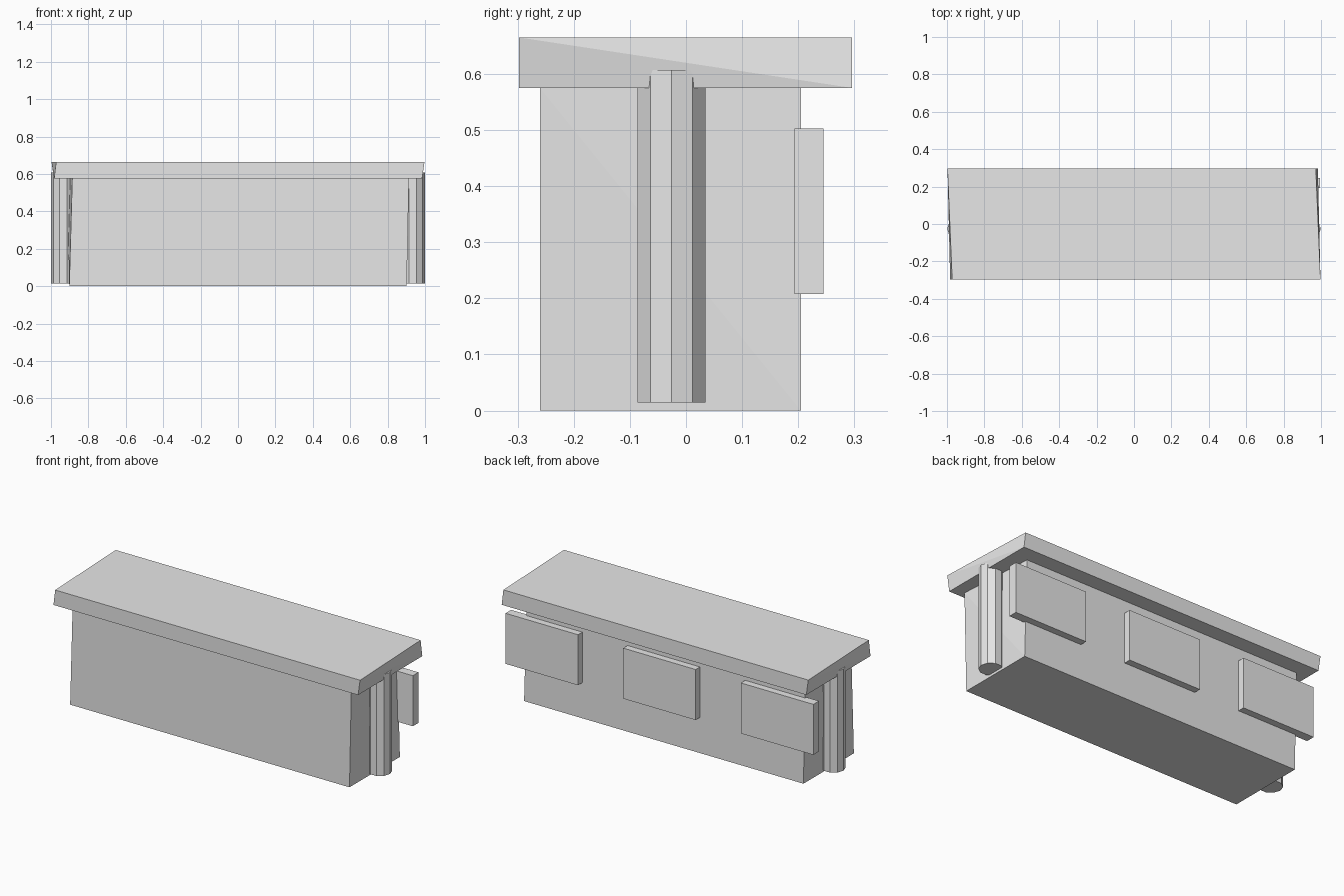
import bpy, bmesh, math

if "Cube" in bpy.data.objects:
    bpy.data.objects.remove(bpy.data.objects["Cube"])

grey = bpy.data.materials.new("plain grey")
grey.diffuse_color = (0.8, 0.8, 0.8, 1)
grey.use_nodes = True
grey.node_tree.nodes["Principled BSDF"].inputs["Base Color"].default_value = grey.diffuse_color


def finish(name, bm):
    bmesh.ops.recalc_face_normals(bm, faces=bm.faces)
    mesh = bpy.data.meshes.new(name)
    bm.to_mesh(mesh)
    bm.free()
    mesh.materials.append(grey)
    obj = bpy.data.objects.new(name, mesh)
    bpy.context.collection.objects.link(obj)
    return obj


def skewed_block(name, y0, y1, z0, z1, long_half, short_half):
    """Long block with slightly twisted ends; halves are (bottom, top) lengths."""
    bm = bmesh.new()
    v = {}
    for side in (-1, 1):
        for back in (0, 1):
            for top in (0, 1):
                # the right end leans out at the front, the left end at the back
                half = long_half if (side == 1) != bool(back) else short_half
                v[side, back, top] = bm.verts.new(
                    (side * half[top], (y0, y1)[back], (z0, z1)[top]))
    # front, back, bottom and top faces
    for ring in (((0, 0), (0, 1)), ((1, 0), (1, 1)), ((0, 0), (1, 0)), ((0, 1), (1, 1))):
        a, b = ring
        bm.faces.new((v[-1, *a], v[1, *a], v[1, *b], v[-1, *b]))
    # twisted ends, each split along its diagonal
    for side in (-1, 1):
        near = 0 if side == 1 else 1
        p, q = v[side, near, 1], v[side, 1 - near, 0]
        bm.faces.new((p, q, v[side, near, 0]))
        bm.faces.new((p, v[side, 1 - near, 1], q))
    return finish(name, bm)


def block(name, x0, x1, y0, y1, z0, z1):
    bm = bmesh.new()
    bmesh.ops.create_cube(bm, size=1)
    for vert in bm.verts:
        x, y, z = vert.co
        vert.co = (x1 if x > 0 else x0, y1 if y > 0 else y0, z1 if z > 0 else z0)
    return finish(name, bm)


def post(name, x, y, z0, z1, radius, sides=10):
    bm = bmesh.new()
    ring = [bm.verts.new((x + radius * math.cos(math.tau * i / sides),
                          y + radius * math.sin(math.tau * i / sides), z0))
            for i in range(sides)]
    base = bm.faces.new(ring)
    up = bmesh.ops.extrude_face_region(bm, geom=[base], use_keep_orig=True)
    for g in up["geom"]:
        if isinstance(g, bmesh.types.BMVert):
            g.co.z = z1
    return finish(name, bm)


# Counter body and overhanging top
skewed_block("counter_body", -0.26, 0.205, 0.0, 0.575, (0.902, 0.914), (0.902, 0.886))
skewed_block("counter_top", -0.298, 0.296, 0.575, 0.665, (0.984, 0.997), (0.983, 0.972))

# Ten-sided posts at both ends
for label, side in (("left", -1), ("right", 1)):
    post(label + "_post", side * 0.935, -0.026, 0.014, 0.607, 0.064)

# Three raised panels along the back
for i in (-1, 0, 1):
    block("back_panel_%d" % (i + 2), i * 0.76 - 0.234, i * 0.76 + 0.234,
          0.193, 0.245, 0.208, 0.503)
